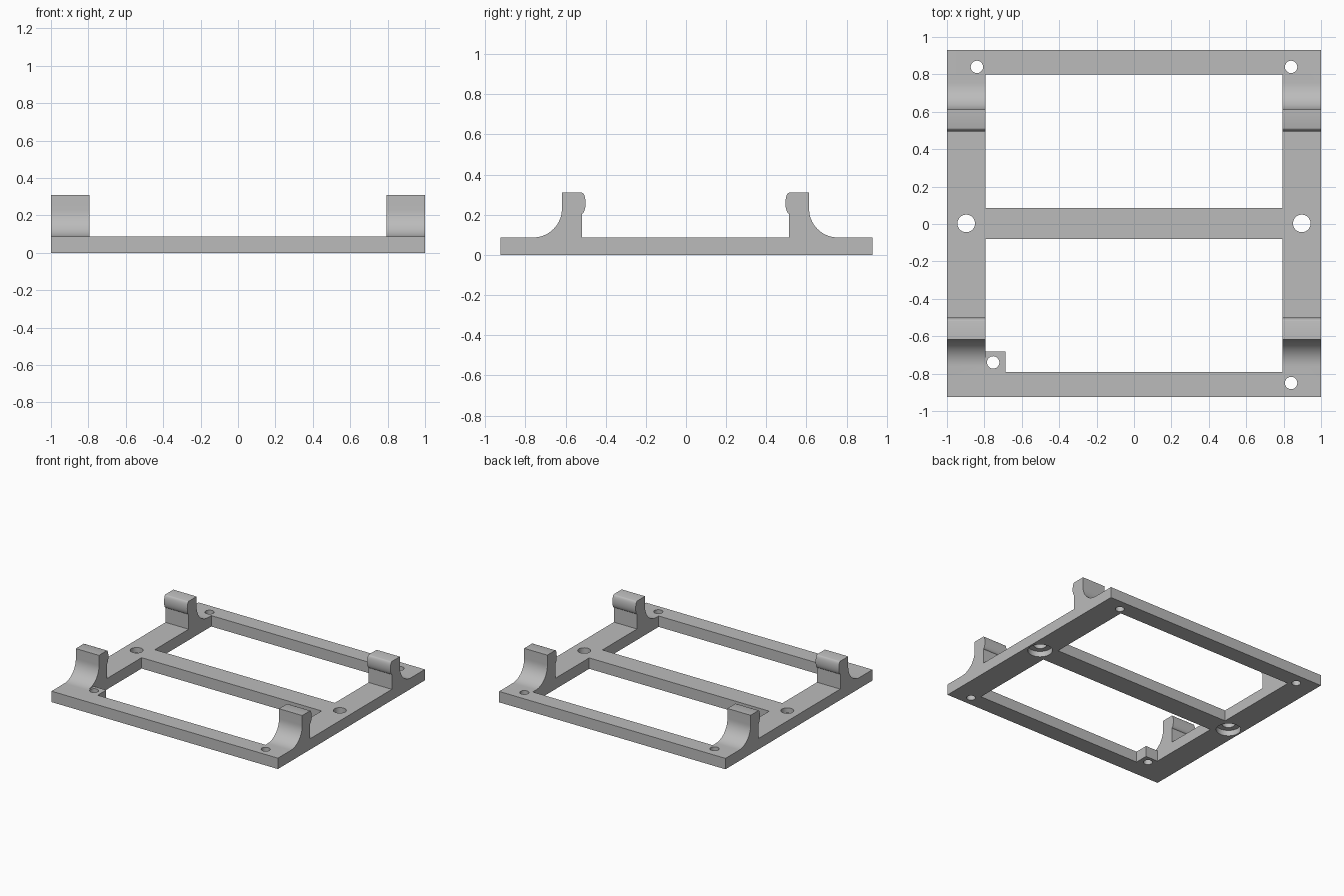
import bpy
import bmesh
from math import sin, cos, pi, radians

if "Cube" in bpy.data.objects:
    bpy.data.objects.remove(bpy.data.objects["Cube"], do_unlink=True)

T = 0.087                      # frame thickness
INNER = 0.795                  # inner edge of the side rails
FRONT, BACK = -0.925, 0.93     # frame ends

grey = bpy.data.materials.new("plain grey")
grey.use_nodes = True
grey.diffuse_color = (0.5, 0.5, 0.5, 1)
grey.node_tree.nodes["Principled BSDF"].inputs["Base Color"].default_value = (0.5, 0.5, 0.5, 1)


def make_object(name, bm):
    bmesh.ops.recalc_face_normals(bm, faces=bm.faces)
    mesh = bpy.data.meshes.new(name)
    bm.to_mesh(mesh)
    bm.free()
    mesh.materials.append(grey)
    obj = bpy.data.objects.new(name, mesh)
    bpy.context.collection.objects.link(obj)
    return obj


def prism(name, points, offset):
    """Extrude a closed outline of 3D points along the offset."""
    bm = bmesh.new()
    face = bm.faces.new([bm.verts.new(p) for p in points])
    new = bmesh.ops.extrude_face_region(bm, geom=[face])["geom"]
    bmesh.ops.translate(bm, vec=offset, verts=[v for v in new if isinstance(v, bmesh.types.BMVert)])
    return make_object(name, bm)


def box(name, x0, x1, y0, y1):
    return prism(name, [(x0, y0, 0), (x1, y0, 0), (x1, y1, 0), (x0, y1, 0)], (0, 0, T))


def drill(name, x, y, r, z0, z1):
    ring = [(x + r * cos(i * pi / 24), y + r * sin(i * pi / 24), z0) for i in range(48)]
    return prism(name, ring, (0, 0, z1 - z0))


def combine(target, other, operation):
    mod = target.modifiers.new(operation.lower(), "BOOLEAN")
    mod.operation, mod.solver, mod.object = operation, "EXACT", other
    bpy.context.view_layer.update()
    graph = bpy.context.evaluated_depsgraph_get()
    mesh = bpy.data.meshes.new_from_object(target.evaluated_get(graph))
    target.modifiers.clear()
    target.data = mesh
    bpy.data.objects.remove(other, do_unlink=True)


def clip_profile(shift):
    """Upright clip outline from the outer fillet to the inner foot, as (y, z)."""
    r, steps = 0.143, 16
    pts = []
    for i in range(steps + 1):             # concave outer fillet
        a = pi / 2 * i / steps
        pts.append((0.76 - r * sin(a), T + r - r * cos(a)))
    pts.append((0.617, 0.31))
    for i in range(13):                    # rounded snap bead
        a = pi * i / 12
        pts.append((0.517 - 0.018 * sin(a), 0.258 + 0.052 * cos(a)))
    pts.append((0.517, T))
    return [(y + shift, z) for y, z in pts]


# Side rails with a clip at each end
back_clip = clip_profile(-0.004)
front_clip = [(-y, z) for y, z in reversed(clip_profile(0.001))]
outline = [(FRONT, 0), (BACK, 0), (BACK, T)] + back_clip + front_clip + [(FRONT, T)]
frame = prism("clip_frame", [(-1, y, z) for y, z in outline], (1 - INNER, 0, 0))
other_rail = prism("other_rail", [(INNER, y, z) for y, z in outline], (1 - INNER, 0, 0))
combine(frame, other_rail, "UNION")

# Cross bars and the small corner tab
for name, y0, y1 in (("front_bar", FRONT, -0.79), ("middle_bar", -0.081, 0.086),
                     ("back_bar", 0.798, BACK)):
    combine(frame, box(name, -0.95, 0.95, y0, y1), "UNION")
combine(frame, box("corner_tab", -0.85, -0.687, -0.85, -0.682), "UNION")

# Corner screw holes
for x, y in ((-0.84, 0.84), (0.84, 0.84), (0.84, -0.85), (-0.753, -0.74)):
    combine(frame, drill("screw_hole", x, y, 0.033, -0.1, 0.2), "DIFFERENCE")

# Middle holes, counterbored from below
for x in (-0.897, 0.897):
    combine(frame, drill("middle_hole", x, 0.003, 0.047, -0.1, 0.2), "DIFFERENCE")
    combine(frame, drill("counterbore", x, 0.003, 0.09, -0.1, 0.045), "DIFFERENCE")

# Merge flat areas and shade the curves
bm = bmesh.new()
bm.from_mesh(frame.data)
bmesh.ops.remove_doubles(bm, verts=bm.verts, dist=0.0001)
bmesh.ops.dissolve_limit(bm, angle_limit=radians(0.5), verts=bm.verts, edges=bm.edges)
bm.to_mesh(frame.data)
bm.free()
bpy.ops.object.select_all(action="DESELECT")
frame.select_set(True)
bpy.context.view_layer.objects.active = frame
bpy.ops.object.shade_smooth_by_angle(angle=radians(30))
